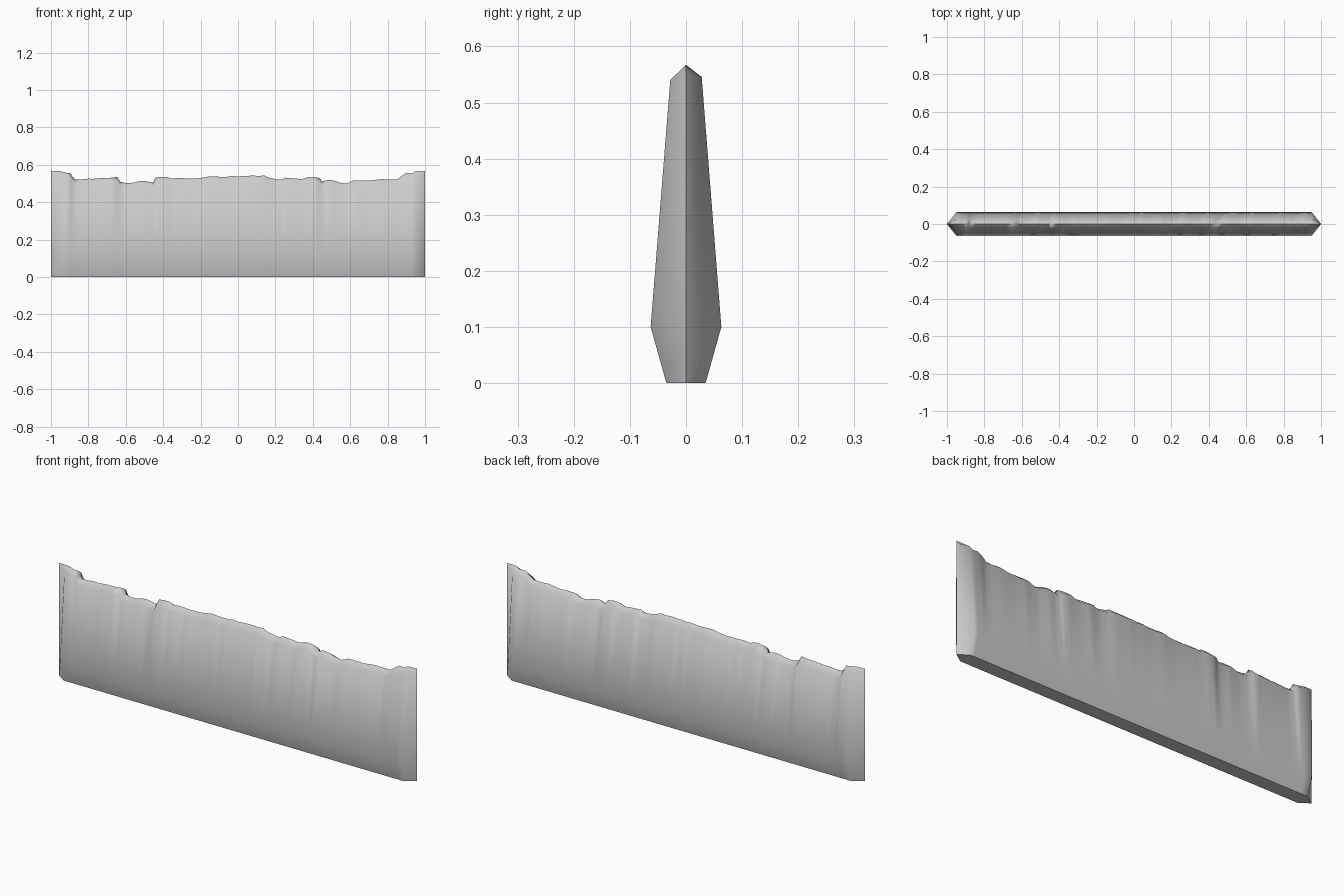
import bpy, bmesh, random

if "Cube" in bpy.data.objects:
    bpy.data.objects.remove(bpy.data.objects["Cube"])

random.seed(4)

# Ragged top edge: (x, height) in order from left to right
top = [(-1, .567), (-.95, .566), (-.91, .556), (-.895, .556), (-.885, .535), (-.87, .522),
       (-.8, .526), (-.72, .53), (-.645, .535), (-.63, .51), (-.58, .502), (-.5, .514),
       (-.455, .505), (-.44, .532), (-.38, .536), (-.36, .526), (-.3, .529), (-.22, .527),
       (-.15, .539), (0, .537), (.14, .543), (.165, .531), (.23, .52), (.25, .531),
       (.34, .523), (.38, .536), (.435, .53), (.45, .51), (.48, .52), (.58, .5),
       (.62, .517), (.7, .515), (.77, .524), (.85, .522), (.875, .54), (.9, .556),
       (.93, .554), (.95, .566), (1, .567)]

# Subdivide long runs with slight roughness
pts = [top[0]]
for (x0, z0), (x1, z1) in zip(top, top[1:]):
    n = max(1, round((x1 - x0) / .03)) if abs(x1) < 1 and abs(x0) < .95 else 1
    for i in range(1, n + 1):
        t = i / n
        rough = random.uniform(-.003, .003) if i < n else 0
        pts.append((x0 + (x1 - x0) * t, z0 + (z1 - z0) * t + rough))

# Wall body: tapered section swept along x, pinched to a vertical edge at both ends
bm = bmesh.new()
rings = []
for x, h in pts:
    if abs(x) > .99:
        col = [bm.verts.new((x, 0, z)) for z in (0, .1, h - .012, h)]
        ring = [col[0], col[1], col[2], col[3], col[2], col[1], col[0]]
    else:
        def shoulder():
            return h - .023 + random.uniform(-.003, .003)
        section = [(-.035, 0), (-.063, .1), (-.028, shoulder()), (0, h),
                   (.028, shoulder()), (.063, .1), (.035, 0)]
        ring = [bm.verts.new((x, y, z)) for y, z in section]
    rings.append(ring)
for a, b in zip(rings, rings[1:]):
    for i in range(7):
        j = (i + 1) % 7
        face = list(dict.fromkeys((a[i], a[j], b[j], b[i])))
        if len(face) > 2:
            bm.faces.new(face)
bmesh.ops.recalc_face_normals(bm, faces=bm.faces)

mesh = bpy.data.meshes.new("wall")
bm.to_mesh(mesh)
bm.free()
wall = bpy.data.objects.new("wall", mesh)
bpy.context.collection.objects.link(wall)

stone = bpy.data.materials.new("light grey")
stone.diffuse_color = (.6, .6, .6, 1)
stone.use_nodes = True
stone.node_tree.nodes["Principled BSDF"].inputs["Base Color"].default_value = stone.diffuse_color
mesh.materials.append(stone)

# Soft shading, crisp base
bpy.context.view_layer.objects.active = wall
wall.select_set(True)
bpy.ops.object.shade_smooth_by_angle(angle=1.1)
